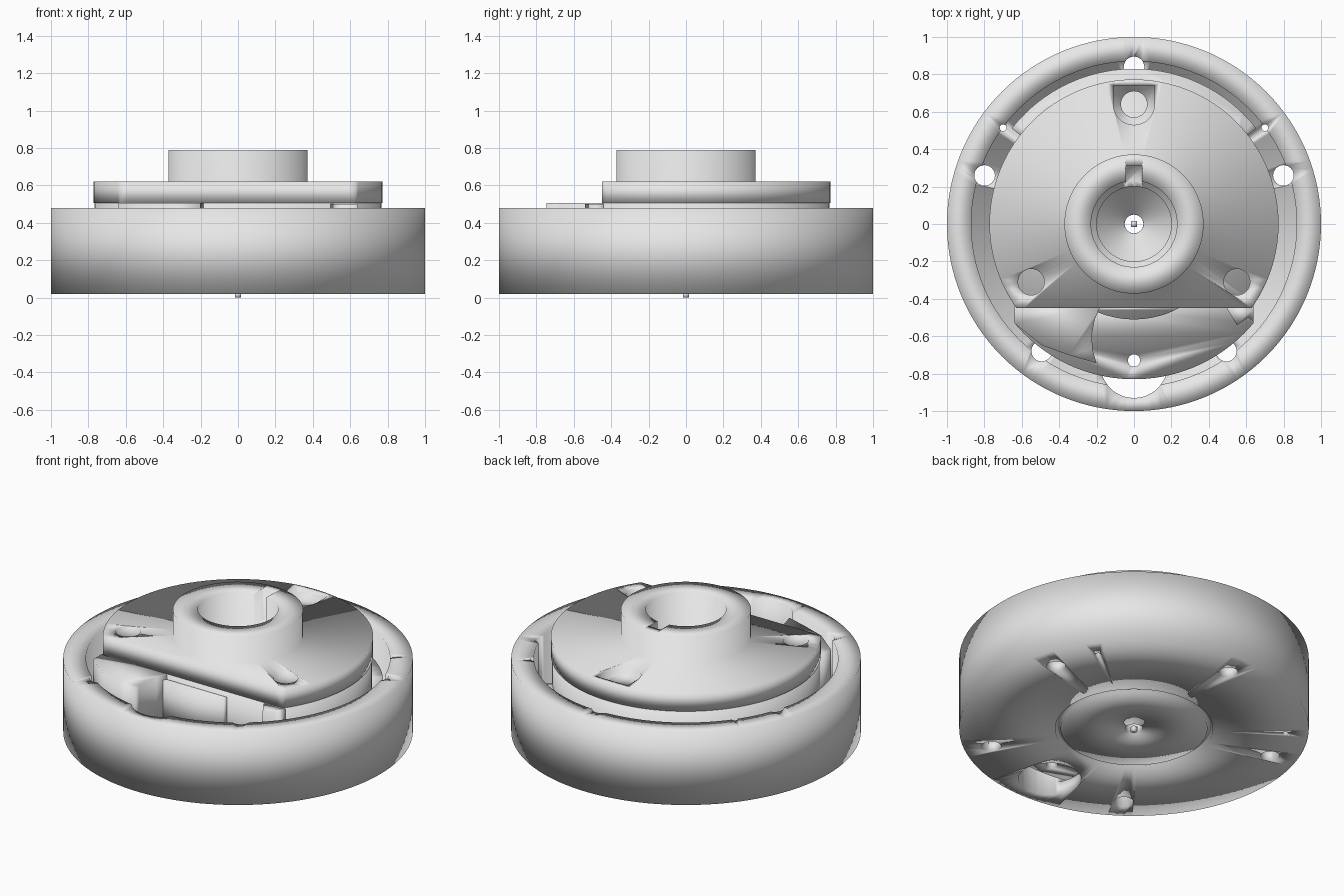
import bpy, bmesh, math
from math import sin, cos, radians

if "Cube" in bpy.data.objects:
    bpy.data.objects.remove(bpy.data.objects["Cube"])

metal = bpy.data.materials.new("light_grey")
metal.diffuse_color = (0.8, 0.8, 0.8, 1)
metal.use_nodes = True
metal.node_tree.nodes["Principled BSDF"].inputs["Base Color"].default_value = metal.diffuse_color


def finish(bm, name):
    bmesh.ops.recalc_face_normals(bm, faces=bm.faces)
    me = bpy.data.meshes.new(name)
    bm.to_mesh(me)
    bm.free()
    me.materials.append(metal)
    ob = bpy.data.objects.new(name, me)
    bpy.context.collection.objects.link(ob)
    return ob


def prism(name, pts, z0, z1):
    bm = bmesh.new()
    lo = [bm.verts.new((x, y, z0)) for x, y in pts]
    hi = [bm.verts.new((x, y, z1)) for x, y in pts]
    n = len(pts)
    bm.faces.new(lo[::-1])
    bm.faces.new(hi)
    for i in range(n):
        j = (i + 1) % n
        bm.faces.new((lo[i], lo[j], hi[j], hi[i]))
    return finish(bm, name)


def lathe(name, profile, n=96):
    # closed (radius, height) loop spun around the vertical axis
    bm = bmesh.new()
    rings = [[bm.verts.new((r * cos(2 * math.pi * k / n), r * sin(2 * math.pi * k / n), z))
              for r, z in profile] for k in range(n)]
    m = len(profile)
    for k in range(n):
        a, b = rings[k], rings[(k + 1) % n]
        for i in range(m):
            j = (i + 1) % m
            bm.faces.new((a[i], b[i], b[j], a[j]))
    return finish(bm, name)


def arc(r, a0, a1, n=40, cx=0, cy=0):
    return [(cx + r * cos(radians(a0 + (a1 - a0) * i / n)),
             cy + r * sin(radians(a0 + (a1 - a0) * i / n))) for i in range(n + 1)]


def circle(cx, cy, r, n=32):
    return arc(r, 0, 360, n, cx, cy)[:-1]


def cut(ob, outlines):
    # outlines: list of (points, bottom, top)
    for pts, z0, z1 in outlines:
        tool = prism("cutter", pts, z0, z1)
        mod = ob.modifiers.new("cut", 'BOOLEAN')
        mod.operation, mod.solver, mod.object = 'DIFFERENCE', 'EXACT', tool
        bpy.context.view_layer.objects.active = ob
        bpy.ops.object.modifier_apply(modifier=mod.name)
        bpy.data.objects.remove(tool, do_unlink=True)


# Outer cup with a shallow ring groove underneath and a small axle hole
housing = lathe("housing", [(0.05, 0.02), (0.42, 0.02), (0.42, 0.04), (0.45, 0.04), (0.45, 0.02),
                            (1, 0.02), (1, 0.48), (0.87, 0.48), (0.87, 0.1), (0.05, 0.1)], 128)
holes = [(circle(0.84 * cos(radians(a)), 0.84 * sin(radians(a)), 0.055), -0.1, 0.6)
         for a in (90, 162, 18, 234, 306)]
holes += [(circle(s * 0.7, 0.515, 0.018, 16), -0.1, 0.6) for s in (-1, 1)]
holes.append((circle(0, -0.75, 0.18, 48), -0.1, 0.6))
cut(housing, holes)

# Ledges at the back and front of the inner carrier
edge = 0.45
a_flat = math.degrees(math.asin(edge / 0.77))
back_ledge = prism("back_ledge", arc(0.83, 38, 142) + arc(0.7, 142, 38), 0.1, 0.34)
front_floor = prism("front_floor", [(-0.64, -0.4)] + arc(0.83, 219.6, 320.4) + [(0.64, -0.4)], 0.1, 0.24)
cut(front_floor, [(circle(0, -0.73, 0.033), 0, 0.5)])

# Inner drum under the cap, flat at the front, with a round column bulging out
drum = prism("inner_drum", arc(0.767, -a_flat, 180 + a_flat, 96), 0.1, 0.508)
cut(drum, [(circle(0, 0, 0.05), 0, 0.7)])
ax = math.degrees(math.asin(edge / 0.51))
column = prism("front_column", arc(0.51, 180 + ax, 360 - ax, 20), 0.2, 0.47)

# Blocks standing in the front recess
left_block = prism("left_block", [(-0.64, -0.44), (-0.64, -0.53), (-0.49, -0.65), (-0.35, -0.70),
                                  (-0.2, -0.745), (-0.222, -0.67), (-0.225, -0.59),
                                  (-0.21, -0.51), (-0.18, -0.44)], 0.2, 0.505)
right_block = prism("right_block", [(0.64, -0.44), (0.64, -0.52), (0.61, -0.50), (0.55, -0.54),
                                    (0.49, -0.44)], 0.2, 0.5)

# Cap plate and hub in one piece: stepped bore, keyway, flat front and three screw seats
cap = lathe("cap_and_hub", [(0.05, 0.505), (0.773, 0.505), (0.773, 0.62), (0.372, 0.62),
                            (0.372, 0.79), (0.23, 0.79), (0.23, 0.6), (0.2, 0.6),
                            (0.2, 0.52), (0.05, 0.52)])
seat = arc(0.11, 180, 360, 20, 0, 0.64) + [(0.11, 0.74), (-0.11, 0.74)]
cut(cap, [([(-1, -1), (1, -1), (1, -edge), (-1, -edge)], 0.4, 0.9),
          ([(-0.042, 0.1), (0.042, 0.1), (0.042, 0.31), (-0.042, 0.31)], 0.6, 0.9),
          (seat, 0.58, 0.7), (circle(0, 0.64, 0.07), 0.4, 0.7),
          (circle(-0.55, -0.31, 0.07), 0.4, 0.7), (circle(0.55, -0.31, 0.07), 0.4, 0.7)])

# Tiny square pin at the axle
pin = prism("axle_pin", [(-0.015, -0.015), (0.015, -0.015), (0.015, 0.015), (-0.015, 0.015)], 0, 0.03)

# Fully smooth shading, so rims look softly rounded
for ob in bpy.context.collection.objects:
    me = ob.data
    for name in ("sharp_edge", "sharp_face"):
        if name in me.attributes:
            me.attributes.remove(me.attributes[name])
    for p in me.polygons:
        p.use_smooth = True
